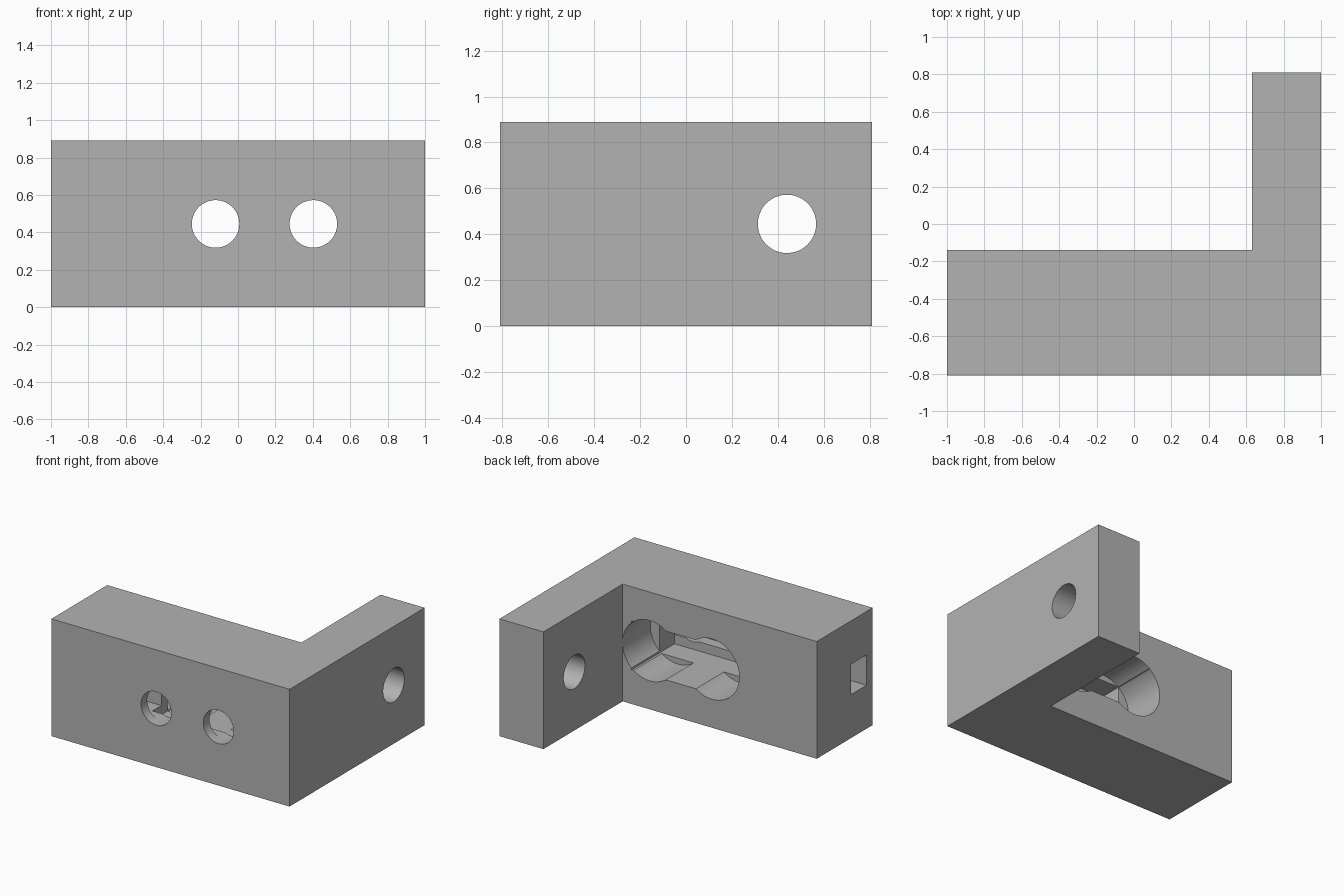
import bpy, bmesh, math
from mathutils import Matrix

if "Cube" in bpy.data.objects:
    bpy.data.objects.remove(bpy.data.objects["Cube"], do_unlink=True)

FRONT, BACK, LEG_BACK = -0.81, -0.14, 0.81
LEG_X = 0.63
HEIGHT = 0.89
MID = HEIGHT / 2
HOLE_R = 0.127
BORE_R = 0.229

grey = bpy.data.materials.new("mid grey")
grey.use_nodes = True
grey.diffuse_color = (0.45, 0.45, 0.45, 1)
grey.node_tree.nodes["Principled BSDF"].inputs["Base Color"].default_value = (0.45, 0.45, 0.45, 1)


def finish(name, bm):
    bmesh.ops.recalc_face_normals(bm, faces=bm.faces)
    mesh = bpy.data.meshes.new(name)
    bm.to_mesh(mesh)
    bm.free()
    mesh.materials.append(grey)
    obj = bpy.data.objects.new(name, mesh)
    bpy.context.collection.objects.link(obj)
    return obj


def box(name, low, high):
    bm = bmesh.new()
    bmesh.ops.create_cube(bm, size=1)
    for v in bm.verts:
        v.co = [a + (c + 0.5) * (b - a) for a, b, c in zip(low, high, v.co)]
    return finish(name, bm)


def cylinder(name, axis, start, end, across, radius):
    """Round cutter at mid height along x or y."""
    bm = bmesh.new()
    middle = (start + end) / 2
    if axis == "X":
        turn, place = Matrix.Rotation(math.pi / 2, 4, "Y"), (middle, across, MID)
    else:
        turn, place = Matrix.Rotation(math.pi / 2, 4, "X"), (across, middle, MID)
    bmesh.ops.create_cone(bm, cap_ends=True, segments=64, radius1=radius, radius2=radius,
                          depth=end - start, matrix=Matrix.Translation(place) @ turn)
    return finish(name, bm)


# L-shaped body
outline = [(-1, FRONT), (1, FRONT), (1, LEG_BACK), (LEG_X, LEG_BACK), (LEG_X, BACK), (-1, BACK)]
bm = bmesh.new()
base = bm.faces.new([bm.verts.new((x, y, 0)) for x, y in outline])
top = bmesh.ops.extrude_face_region(bm, geom=[base])["geom"]
bmesh.ops.translate(bm, vec=(0, 0, HEIGHT), verts=[g for g in top if isinstance(g, bmesh.types.BMVert)])
body = finish("corner_bracket", bm)

# Rear pocket, side channel and leg hole
cutters = [
    box("pocket_cutter", (-0.26, -0.655, 0.26), (0.555, -0.1, 0.63)),
    box("channel_cutter", (-1.1, -0.737, 0.33), (0.553, -0.549, 0.56)),
    cylinder("leg_hole_cutter", "X", 0.5, 1.1, 0.44, HOLE_R),
]
# Front holes with wide rear bores
for x in (-0.12, 0.403):
    cutters.append(cylinder("bore_cutter", "Y", -0.475, -0.1, x, BORE_R))
    cutters.append(cylinder("front_hole_cutter", "Y", -0.9, -0.3, x, HOLE_R))

bpy.ops.object.select_all(action="DESELECT")
body.select_set(True)
bpy.context.view_layer.objects.active = body
for cutter in cutters:
    cutter.hide_render = True
    cut = body.modifiers.new("cut", "BOOLEAN")
    cut.operation = "DIFFERENCE"
    cut.solver = "EXACT"
    cut.object = cutter
    bpy.ops.object.modifier_apply(modifier=cut.name)
    bpy.data.objects.remove(cutter, do_unlink=True)

bpy.ops.object.shade_smooth_by_angle(angle=math.radians(25))
